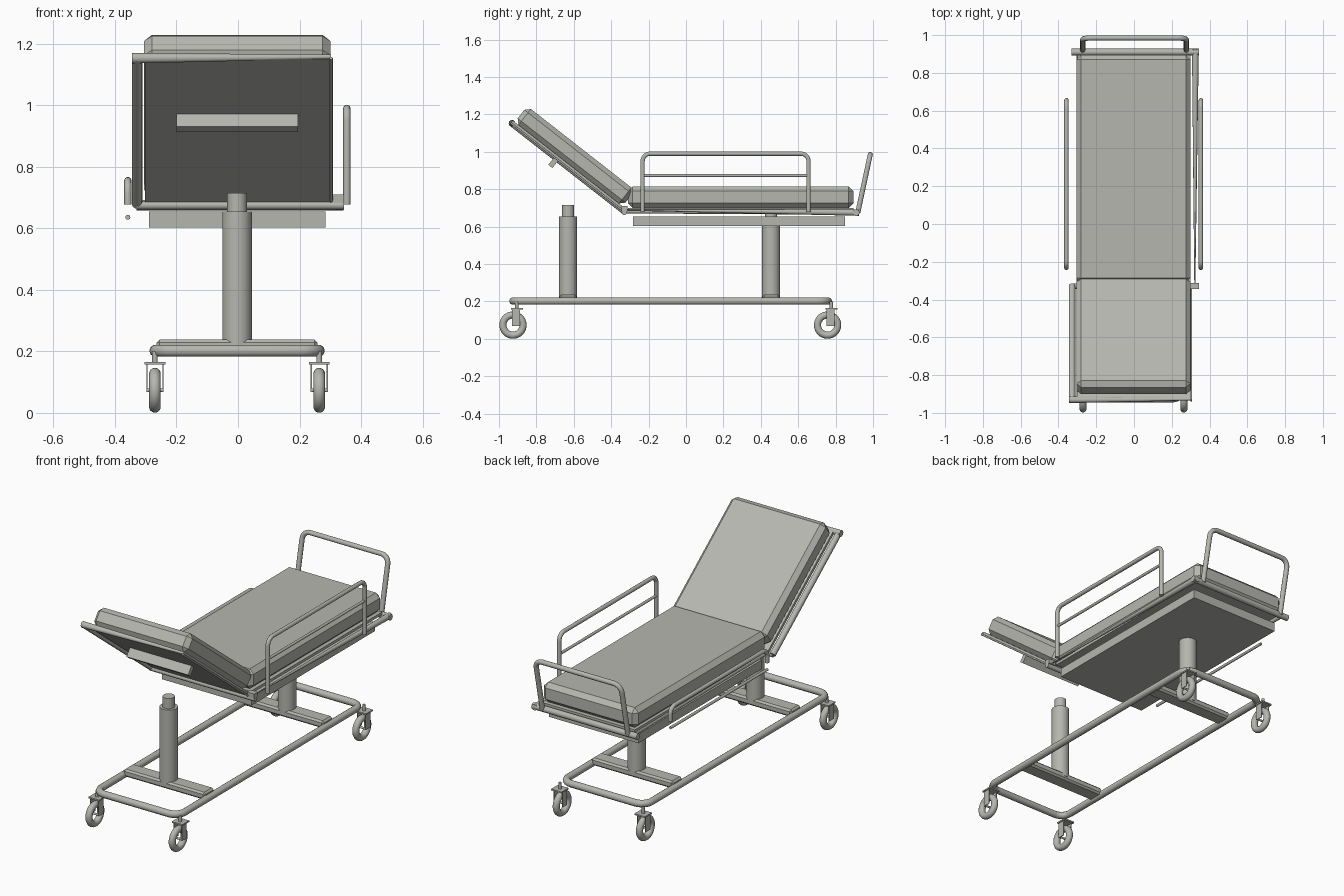
import bpy, bmesh, math
from mathutils import Vector, Matrix

cube = bpy.data.objects.get("Cube")
if cube:
    bpy.data.objects.remove(cube, do_unlink=True)

GREY = (0.47, 0.47, 0.435, 1)
mat = bpy.data.materials.new("warm_grey")
mat.use_nodes = True
mat.diffuse_color = GREY
mat.node_tree.nodes["Principled BSDF"].inputs["Base Color"].default_value = GREY


def finish(obj, name, smooth=False):
    obj.name = name
    obj.data.materials.clear()
    obj.data.materials.append(mat)
    if smooth:
        bpy.ops.object.select_all(action='DESELECT')
        obj.select_set(True)
        bpy.context.view_layer.objects.active = obj
        bpy.ops.object.shade_smooth_by_angle(angle=math.radians(40))
    return obj


def box(name, x, y, z, bevel=0, matrix=None):
    """Box from (min, max) spans, optionally chamfered and transformed."""
    bm = bmesh.new()
    bmesh.ops.create_cube(bm, size=1)
    for v in bm.verts:
        v.co = [(s[0] + s[1]) / 2 + c * (s[1] - s[0]) for s, c in zip((x, y, z), v.co)]
    if bevel:
        bmesh.ops.bevel(bm, geom=bm.edges[:], offset=bevel, segments=1, affect='EDGES')
    if matrix:
        bm.transform(matrix)
    mesh = bpy.data.meshes.new(name)
    bm.to_mesh(mesh)
    bm.free()
    obj = bpy.data.objects.new(name, mesh)
    bpy.context.collection.objects.link(obj)
    return finish(obj, name)


def post(name, x, y, z0, z1, r, sides=32):
    bpy.ops.mesh.primitive_cylinder_add(vertices=sides, radius=r, depth=z1 - z0,
                                        location=(x, y, (z0 + z1) / 2))
    return finish(bpy.context.object, name, True)


def fillet(pts, r, closed):
    """Round the corners of a polyline."""
    pts = [Vector(p) for p in pts]
    out = []
    for i, p in enumerate(pts):
        if not closed and i in (0, len(pts) - 1):
            out.append(p)
            continue
        a = p + (pts[i - 1] - p).normalized() * r
        b = p + (pts[(i + 1) % len(pts)] - p).normalized() * r
        c = a + b - p
        for k in range(7):
            t = k / 6 * math.pi / 2
            out.append(c + (a - c) * math.cos(t) + (b - c) * math.sin(t))
    return out


def tube(name, pts, r, bend=0, closed=False, end_scale=1):
    path = fillet(pts, bend, closed) if bend else [Vector(p) for p in pts]
    cu = bpy.data.curves.new(name, 'CURVE')
    cu.dimensions = '3D'
    cu.bevel_depth = r
    cu.bevel_resolution = 3
    cu.use_fill_caps = True
    sp = cu.splines.new('POLY')
    sp.points.add(len(path) - 1)
    for q, p in zip(sp.points, path):
        q.co = (*p, 1)
    sp.points[-1].radius = end_scale
    sp.use_cyclic_u = closed
    obj = bpy.data.objects.new(name, cu)
    bpy.context.collection.objects.link(obj)
    bpy.ops.object.select_all(action='DESELECT')
    obj.select_set(True)
    bpy.context.view_layer.objects.active = obj
    bpy.ops.object.convert(target='MESH')
    return finish(bpy.context.object, name, True)


# Wheeled base
X0 = -0.003
tube("base_frame", [(X0 - .265, -.925, .202), (X0 + .265, -.925, .202),
                    (X0 + .265, .76, .202), (X0 - .265, .76, .202)], .02, .06, True)

# Casters
for end, y in (("front", -.905), ("rear", .777)):
    for side, s in (("right", -1), ("left", 1)):
        x, tag = X0 + s * .267, f"{end}_{side}"
        bpy.ops.mesh.primitive_torus_add(major_segments=40, minor_segments=14,
                                         major_radius=.054, minor_radius=.019,
                                         location=(x, y - .02, .0735),
                                         rotation=(0, math.pi / 2, 0))
        finish(bpy.context.object, tag + "_wheel", True)
        for k in (-1, 1):
            fx = x + k * .026
            box(tag + "_fork", (fx - .002, fx + .002), (y - .025, y + .018), (.068, .163))
        box(tag + "_fork_top", (x - .034, x + .034), (y - .03, y + .033), (.158, .166))
        post(tag + "_stem", x, y, .16, .2, .009, 16)
        tube(tag + "_axle", [(x - .026, y - .02, .0735), (x + .026, y - .02, .0735)], .006)

# Lifting columns on cross beams
for tag, y, top, rod_top in (("front", -.63, .655, .715), ("rear", .455, .65, .675)):
    box(tag + "_cross_beam", (X0 - .262, X0 + .262), (y - .045, y + .045), (.195, .238), .01)
    post(tag + "_column", X0, y, .215, top, .048)
    post(tag + "_column_rod", X0, y, top - .02, rod_top, .032)

# Under tray and lying surface
box("under_tray", (X0 - .287, X0 + .287), (-.283, .85), (.603, .655))
box("seat_board", (-.298, .298), (-.31, .895), (.684, .7))
box("seat_cushion", (-.305, .3), (-.31, .895), (.7, .815), .025)

# Raised backrest, built flat and tilted about its hinge
TILT = Matrix.Translation((0, -.315, .69)) @ Matrix.Rotation(math.radians(-38), 4, 'X')
box("back_cushion", (-.305, .3), (-.762, -.03), (0, .108), .025, TILT)
box("back_board", (-.302, .302), (-.77, -.005), (-.018, 0), 0, TILT)
box("back_grip", (-.2, .195), (-.48, -.452), (-.07, -.018), 0, TILT)


def tilt(x, y, z):
    return TILT @ Vector((x, y, z))


# Backrest frame
tube("back_frame_right", [tilt(-.328, .0, -.016), tilt(-.328, -.775, -.016)], .017)
tube("back_frame_left", [tilt(.303, .0, -.018), tilt(.303, -.775, -.018)], .005)
tube("back_frame_top", [tilt(-.345, -.77, -.014), tilt(.303, -.77, -.008)], .018, end_scale=.4)
tube("hinge_tube", [(-.33, -.33, .675), (.345, -.33, .675)], .014)
box("hinge_block", (.3, .345), (-.345, -.312), (.682, .71))

# Seat frame
tube("seat_frame_foot", [(-.33, .91, .675), (.343, .91, .675)], .018)
tube("seat_frame_left", [(.325, .925, .675), (.322, -.33, .688)], .018, end_scale=.15)
tube("seat_frame_right", [(-.292, .91, .675), (-.292, -.33, .682)], .012)

# Foot handle
tube("foot_handle", [(-.272, .918, .672), (-.272, .985, .985),
                     (.277, .985, .985), (.277, .918, .672)], .014, .045)

# Side rails: left raised, right lowered
for tag, x, top, bar in (("left", .354, .99, .873), ("right", -.358, .755, .636)):
    tube(tag + "_side_rail", [(x, -.232, .677), (x, -.232, top),
                              (x, .655, top), (x, .655, .677)], .012, .04)
    tube(tag + "_side_rail_bar", [(x, -.232, bar), (x, .655, bar)], .008)
